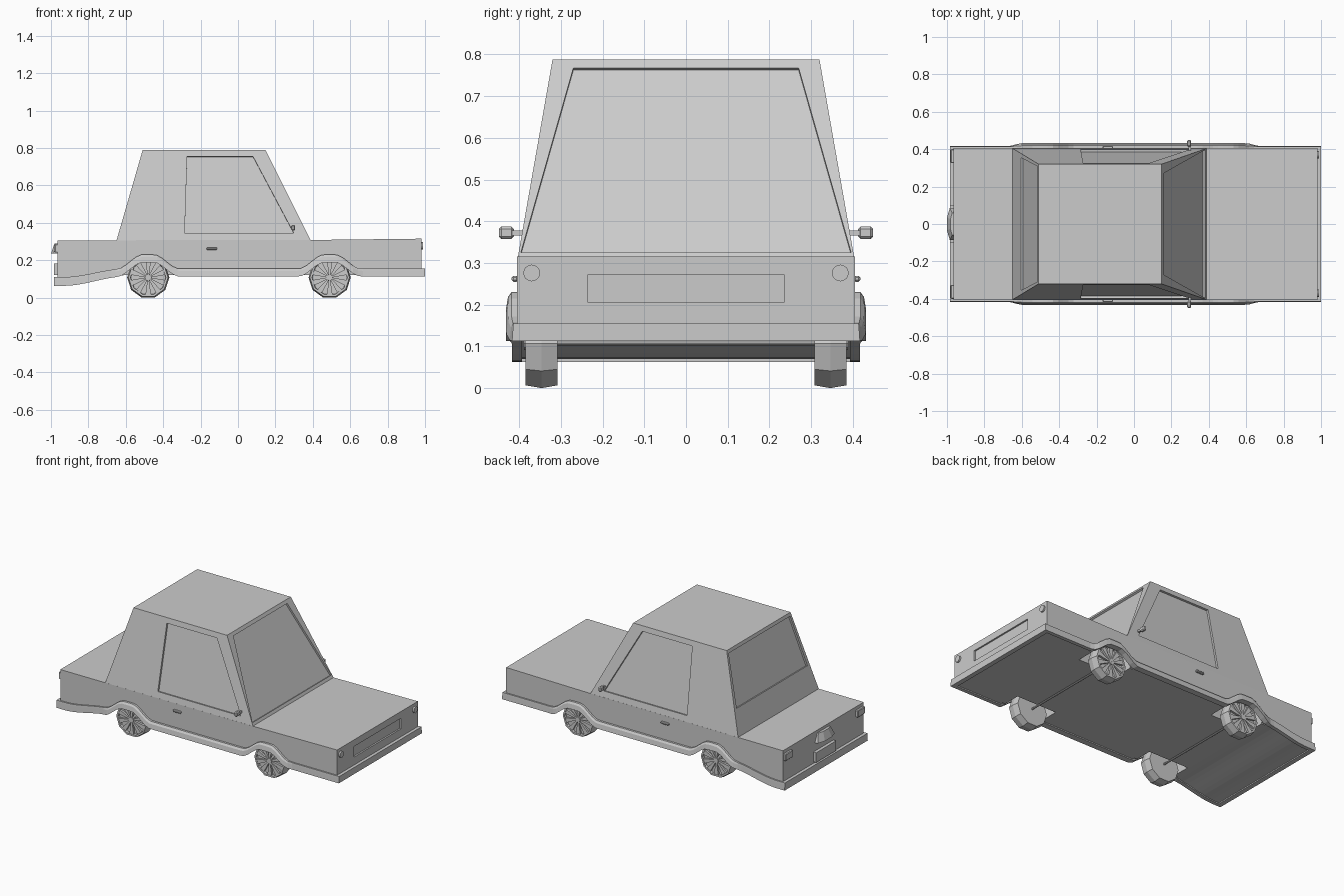
import bpy, bmesh, math
from mathutils import Vector

if "Cube" in bpy.data.objects:
    bpy.data.objects.remove(bpy.data.objects["Cube"])


def finish(name, bm):
    bmesh.ops.recalc_face_normals(bm, faces=bm.faces[:])
    me = bpy.data.meshes.new(name)
    bm.to_mesh(me)
    bm.free()
    ob = bpy.data.objects.new(name, me)
    bpy.context.collection.objects.link(ob)
    return ob


def loft(name, rings, closed=False):
    """Skin a list of equal point loops; cap the ends unless closed."""
    bm = bmesh.new()
    vs = [[bm.verts.new(p) for p in r] for r in rings]
    n, m = len(rings), len(rings[0])
    for i in range(n if closed else n - 1):
        a, b = vs[i], vs[(i + 1) % n]
        for j in range(m):
            k = (j + 1) % m
            bm.faces.new((a[j], a[k], b[k], b[j]))
    if not closed:
        bm.faces.new(vs[0])
        bm.faces.new(vs[-1])
    return finish(name, bm)


def prism(name, pts, y0, y1):
    return loft(name, [[(x, y, z) for x, z in pts] for y in (y0, y1)])


def box(name, x0, x1, y0, y1, z0, z1, bevel=0):
    ob = prism(name, [(x0, z0), (x1, z0), (x1, z1), (x0, z1)], y0, y1)
    if bevel:
        md = ob.modifiers.new("Bevel", "BEVEL")
        md.width, md.segments = bevel, 1
    return ob


def cut(ob, cutter):
    md = ob.modifiers.new("Cut", "BOOLEAN")
    md.operation, md.solver, md.object = "DIFFERENCE", "EXACT", cutter
    dg = bpy.context.evaluated_depsgraph_get()
    me = bpy.data.meshes.new_from_object(ob.evaluated_get(dg))
    ob.modifiers.clear()
    ob.data = me
    bpy.data.objects.remove(cutter)


WHEELS = (-0.48, 0.49)


def smooth(t):
    t = max(0, min(1, t))
    return t * t * (3 - 2 * t)


def bump(x):
    return 0.075 * max(smooth((0.165 - abs(x - w)) / 0.135) for w in WHEELS)


def sag(x):
    return 0.05 * smooth((-0.6 - x) / 0.33)


# lower body: side outline extruded across, underside dips at the tail
xs = [-0.965 + i * 0.365 / 12 for i in range(13)] + [0.98]
outline = [(x, 0.12 - sag(x)) for x in xs] + [(0.98, 0.315), (0.39, 0.308), (-0.965, 0.306)]
body = prism("body", outline, -0.405, 0.405)
for s in (-1, 1):
    for w in WHEELS:
        cut(body, box("well_cutter", w - 0.14, w + 0.14, *sorted((s * 0.27, s * 0.395)), 0.0, 0.245))
        ax = [w - 0.16 + i * 0.02 for i in range(17)]
        arch = [(x, 0.122 + bump(x)) for x in ax] + [(w + 0.16, 0), (w - 0.16, 0)]
        cut(body, prism("arch_cutter", arch, *sorted((s * 0.38, s * 0.5))))
cut(body, box("grille_cutter", 0.97, 1.1, -0.235, 0.235, 0.205, 0.272))

# skirt and bumpers: one band running round the car
sx = [-0.985 + i * 1.985 / 72 for i in range(73)]
rings = []
for s, path in ((-1, sx), (1, sx[::-1])):
    for x in path:
        fl = 0.015 * max(0, min(1, (0.66 - abs(x)) / 0.05))
        lo, hi = 0.113 + bump(x) - sag(x), 0.155 + bump(x) - 0.9 * sag(x)
        xi = max(-0.955, min(0.97, x))
        rings.append([(x, s * (0.417 + fl), lo), (x, s * (0.415 + fl * 0.8), hi - 0.012),
                      (x, s * (0.414 + fl * 0.3), hi), (xi, s * 0.393, hi), (xi, s * 0.393, lo)])
loft("skirt_and_bumpers", rings, closed=True)

# cabin: tapered block with recessed windows
Z0, Z1 = 0.304, 0.788


def mix(a, b, z):
    return a + (b - a) * (z - Z0) / (Z1 - Z0)


def front_x(z): return mix(0.39, 0.147, z)
def rear_x(z): return mix(-0.65, -0.51, z)
def side_y(z): return mix(0.405, 0.32, z)


bm = bmesh.new()


def panel(outer, win, out, depth=0.012):
    o, w = [Vector(p) for p in outer], [Vector(p) for p in win]
    n = (o[1] - o[0]).cross(o[2] - o[0]).normalized()
    n = n if n.dot(Vector(out)) > 0 else -n
    loops = [[bm.verts.new(p) for p in r] for r in (o, w, [p - n * depth for p in w])]
    for a, b in zip(loops, loops[1:]):
        for i in range(4):
            j = (i + 1) % 4
            bm.faces.new((a[i], a[j], b[j], b[i]))
    bm.faces.new(loops[2])


for s in (-1, 1):
    panel([(rear_x(Z0), s * 0.405, Z0), (front_x(Z0), s * 0.405, Z0),
           (front_x(Z1), s * 0.32, Z1), (rear_x(Z1), s * 0.32, Z1)],
          [(x, s * side_y(z), z) for x, z in
           ((-0.285, 0.345), (0.298, 0.345), (0.08, 0.755), (-0.272, 0.755))], (0, s, 0))
for fx, out, zb, yb, zt, yt in ((front_x, 1, 0.325, 0.396, 0.768, 0.27),
                                (rear_x, -1, 0.46, 0.355, 0.768, 0.308)):
    panel([(fx(z), y, z) for y, z in ((-0.405, Z0), (0.405, Z0), (0.32, Z1), (-0.32, Z1))],
          [(fx(z), y, z) for y, z in ((-yb, zb), (yb, zb), (yt, zt), (-yt, zt))], (out, 0, 0))
bm.faces.new([bm.verts.new(p) for p in ((-0.51, -0.32, Z1), (0.147, -0.32, Z1),
                                        (0.147, 0.32, Z1), (-0.51, 0.32, Z1))])
bmesh.ops.remove_doubles(bm, verts=bm.verts[:], dist=1e-4)
finish("cabin", bm)

# wheels: ten-sided lathe with a recessed face, hub and spokes
ZC = 0.1075
TYRE = [(0.001, 0.308), (0.106, 0.308), (0.113, 0.346), (0.106, 0.385),
        (0.095, 0.385), (0.093, 0.370), (0.001, 0.370)]
HUB = [(0.001, 0.365), (0.02, 0.365), (0.017, 0.388), (0.001, 0.388)]


def lathe(name, prof, x, s):
    angs = [math.radians(18 + 36 * i) for i in range(10)]
    return loft(name, [[(x + r * math.sin(a), s * y, ZC + r * math.cos(a)) for r, y in prof]
                       for a in angs], closed=True)


for w, end in zip(WHEELS, ("rear", "front")):
    for s in (-1, 1):
        lathe(end + "_wheel", TYRE, w, s)
        lathe(end + "_hub", HUB, w, s)
        for i in range(10):
            a = math.radians(36 * i)
            d, t = Vector((math.sin(a), 0, math.cos(a))), Vector((math.cos(a), 0, -math.sin(a)))
            c = Vector((w, 0, ZC))
            loft(end + "_spoke", [[c + d * r + t * k * h + Vector((0, s * y, 0)) for r, k, h in
                 ((0.012, -1, 0.004), (0.012, 1, 0.004), (0.092, 1, 0.015), (0.092, -1, 0.015))]
                 for y in (0.368, 0.383)])
    lathe(end + "_axle", [(0.0005, -0.31), (0.006, -0.31), (0.006, 0.31), (0.0005, 0.31)], w, 1)

# paired details: headlights, tail lights, door handles, mirrors
for s in (-1, 1):
    loft("headlight", [[(x, s * 0.37 + 0.02 * math.cos(i * math.pi / 8),
                         0.276 + 0.02 * math.sin(i * math.pi / 8)) for i in range(16)]
                       for x in (0.97, 0.99)])
    box("tail_light", -0.98, -0.955, *sorted((s * 0.325, s * 0.4)), 0.24, 0.285, 0.004)
    box("door_handle", -0.168, -0.112, *sorted((s * 0.402, s * 0.418)), 0.255, 0.269, 0.004)
    box("mirror_stalk", 0.292, 0.304, *sorted((s * 0.385, s * 0.418)), 0.366, 0.378)
    box("wing_mirror", 0.284, 0.306, *sorted((s * 0.413, s * 0.449)), 0.358, 0.388, 0.006)

# tail: number plate and tapered boot grip
box("number_plate", -0.985, -0.96, -0.1, 0.1, 0.12, 0.182)
loft("boot_grip", [[(-0.955, -0.085, z0), (-0.985, -0.085, z0), (-1.0, -0.035, z0),
                    (-1.0, 0.035, z0), (-0.985, 0.085, z0), (-0.955, 0.085, z0)]
                   if z0 < 0.25 else
                   [(-0.955, -0.06, z0), (-0.972, -0.06, z0), (-0.982, -0.025, z0),
                    (-0.982, 0.025, z0), (-0.972, 0.06, z0), (-0.955, 0.06, z0)]
                   for z0 in (0.235, 0.288)])
